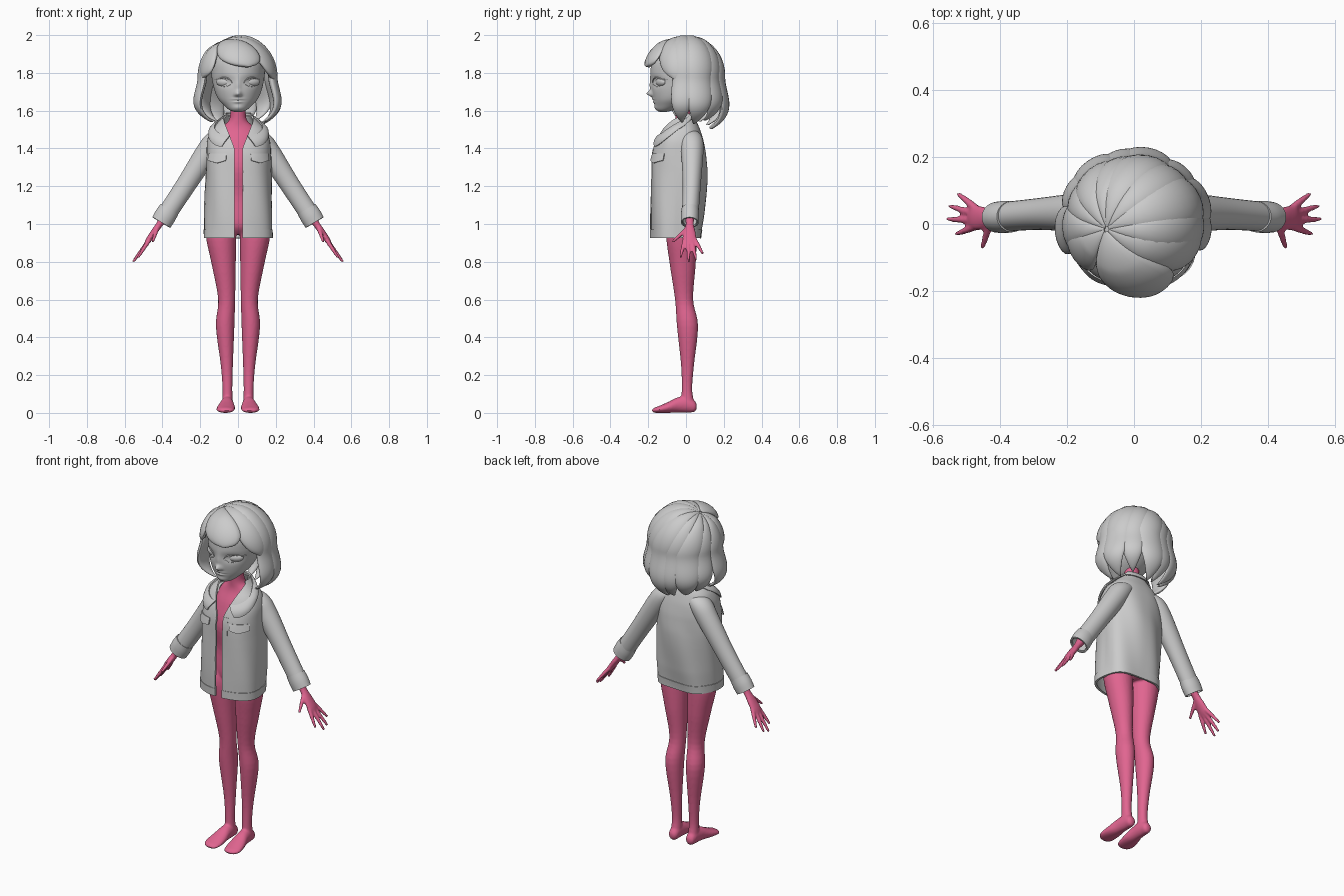
import bpy, bmesh, math, random
from mathutils import Vector

if "Cube" in bpy.data.objects:
    bpy.data.objects.remove(bpy.data.objects["Cube"])
random.seed(4)
X, Y, Z = Vector((1, 0, 0)), Vector((0, 1, 0)), Vector((0, 0, 1))


def curve(rows, t):
    """Catmull-Rom through rows, t in 0..1"""
    n = len(rows) - 1
    i = min(int(t * n), n - 1)
    f = t * n - i
    a, b, c, d = rows[max(i - 1, 0)], rows[i], rows[i + 1], rows[min(i + 2, n)]
    return [q + .5 * f * (r - p + f * (2 * p - 5 * q + 4 * r - s + f * (3 * (q - r) + s - p)))
            for p, q, r, s in zip(a, b, c, d)]


def lookup(rows, z):
    """Smoothly eased values of a table keyed by its first column"""
    n = len(rows) - 1
    z = max(rows[0][0], min(rows[-1][0], z))
    for i in range(n):
        if z <= rows[i + 1][0]:
            return curve(rows, (i + (z - rows[i][0]) / (rows[i + 1][0] - rows[i][0])) / n)


def loft(name, rings, closed=True, caps=True, thick=0):
    bm = bmesh.new()
    vs = [[bm.verts.new(p) for p in r] for r in rings]
    m = len(vs[0])
    for a, b in zip(vs, vs[1:]):
        for k in range(m if closed else m - 1):
            j = (k + 1) % m
            bm.faces.new((a[k], a[j], b[j], b[k]))
    if closed and caps:
        bm.faces.new(vs[0])
        bm.faces.new(vs[-1])
    bmesh.ops.recalc_face_normals(bm, faces=bm.faces)
    me = bpy.data.meshes.new(name)
    bm.to_mesh(me)
    bm.free()
    ob = bpy.data.objects.new(name, me)
    bpy.context.collection.objects.link(ob)
    bpy.ops.object.select_all(action='DESELECT')
    bpy.context.view_layer.objects.active = ob
    ob.select_set(True)
    if thick:
        mod = ob.modifiers.new("thickness", 'SOLIDIFY')
        mod.thickness, mod.offset = thick, 0
        bpy.ops.object.modifier_apply(modifier=mod.name)
    bpy.ops.object.shade_smooth_by_angle(angle=math.radians(50))
    return ob


def tube(name, rows, up=Y, tan=None, s=1, n=20, steps=5, caps=True, thick=0):
    """rows: x, y, z, radius along up, radius across; s mirrors in x"""
    N = (len(rows) - 1) * steps
    pts = [curve(rows, i / N) for i in range(N + 1)]
    rings = []
    for i, p in enumerate(pts):
        t = tan or (Vector(pts[min(i + 1, N)][:3]) - Vector(pts[max(i - 1, 0)][:3])).normalized()
        u = (up - t * up.dot(t)).normalized()
        v = t.cross(u)
        ring = [Vector(p[:3]) + u * p[3] * math.cos(a) + v * p[4] * math.sin(a)
                for a in (2 * math.pi * k / n for k in range(n))]
        rings.append([(q.x * s, q.y, q.z) for q in ring])
    return loft(name, rings, True, caps, thick)


def grid(name, f, nu, nv, thick):
    return loft(name, [[f(u / nu, v / nv) for u in range(nu + 1)] for v in range(nv + 1)], False, False, thick)


# body: torso, legs, feet, arms and fingers fused into one skin
parts = [tube("body", [(0, -.01, .945, .05, .10), (0, -.012, 1.0, .085, .16), (0, -.02, 1.15, .08, .112),
                       (0, -.03, 1.3, .092, .125), (0, -.015, 1.42, .08, .125), (0, 0, 1.5, .06, .10),
                       (0, -.01, 1.55, .045, .048), (0, -.02, 1.62, .04, .041), (0, -.02, 1.68, .04, .04)],
              tan=Z, n=32)]
for s in (-1, 1):
    parts.append(tube("leg", [(.08, -.02, 1.02, .07, .07), (.09, -.024, .94, .081, .08), (.075, -.017, .78, .068, .063),
                              (.06, -.01, .6, .048, .045), (.068, .008, .46, .056, .049), (.059, .008, .25, .034, .032),
                              (.056, .005, .12, .028, .026), (.056, .01, .04, .038, .03)], tan=Z, s=s, n=28))
    parts.append(tube("foot", [(.056, .057, .035, .01, .01), (.056, .045, .035, .03, .025), (.056, .01, .045, .043, .031),
                               (.058, -.04, .043, .041, .036), (.062, -.09, .03, .03, .046), (.066, -.14, .019, .019, .049),
                               (.064, -.168, .014, .013, .038), (.062, -.18, .012, .004, .014)], up=Z, tan=-Y, s=s))
    parts.append(tube("arm", [(.08, .02, 1.46, .045, .045), (.17, .03, 1.39, .044, .044), (.28, .03, 1.2, .036, .036),
                              (.385, .02, 1.045, .026, .025), (.416, .02, .998, .022, .018), (.448, .018, .952, .034, .017),
                              (.474, .019, .914, .037, .015), (.49, .02, .89, .028, .009)], s=s))
    for a, b in [((.47, -.007, .915), (.53, -.03, .822)), ((.474, .011, .91), (.555, .015, .80)),
                 ((.474, .03, .91), (.55, .054, .81)), ((.468, .045, .92), (.525, .091, .84)),
                 ((.43, .0, .97), (.452, -.072, .905))]:
        mid = [(p + q) / 2 for p, q in zip(a, b)]
        parts.append(tube("finger", [(*a, .012, .012), (*mid, .0105, .0105), (*b, .007, .007)], up=Y if a[1] else X, s=s, n=12))
bpy.ops.object.select_all(action='DESELECT')
for p in parts:
    p.select_set(True)
body = parts[0]
bpy.context.view_layer.objects.active = body
bpy.ops.object.join()
mod = body.modifiers.new("fuse", 'REMESH')
mod.mode, mod.voxel_size, mod.use_smooth_shade = 'VOXEL', .006, True
mod = body.modifiers.new("soften", 'SMOOTH')
mod.iterations = 4
skin = bpy.data.materials.new("pink")
skin.diffuse_color = (.75, .13, .28, 1)
skin.use_nodes = True
skin.node_tree.nodes["Principled BSDF"].inputs["Base Color"].default_value = skin.diffuse_color
body.data.materials.clear()
body.data.materials.append(skin)

# head with sculpted nose, lips and eye sockets
face = [(1.594, .02, -.14, -.10), (1.604, .046, -.155, -.06), (1.63, .076, -.165, 0), (1.66, .103, -.172, .05),
        (1.70, .122, -.18, .10), (1.75, .135, -.185, .13), (1.80, .142, -.188, .15), (1.86, .142, -.18, .15),
        (1.92, .118, -.145, .13), (1.955, .07, -.08, .08), (1.965, .01, -.01, .01)]
head = tube("head", [(0, (f + b) / 2, z, (b - f) / 2, w) for z, w, f, b in face], tan=Z, n=96, steps=8)
bumps = [(0, 1.69, .015, .015, -.027), (0, 1.73, .014, .04, -.009), (.013, 1.683, .008, .008, -.006),
         (.073, 1.755, .042, .026, .012), (0, 1.661, .026, .006, -.007), (0, 1.654, .03, .003, .004),
         (0, 1.646, .021, .006, -.007), (0, 1.615, .03, .014, -.006)]
for v in head.data.vertices:
    if v.co.y < -.04:
        x, z = abs(v.co.x), v.co.z
        v.co.y += sum(h * math.exp(-((x - bx) / wx) ** 2 - ((z - bz) / wz) ** 2) for bx, bz, wx, wz, h in bumps)


def face_y(x, z):
    _, w, f, b = lookup(face, z)
    return (f + b) / 2 - (b - f) / 2 * math.sqrt(max(0, 1 - (x / w) ** 2))


# eyes and lashes
for s in (-1, 1):
    bpy.ops.mesh.primitive_uv_sphere_add(segments=24, ring_count=16, location=(s * .073, -.132, 1.752), rotation=(0, 0, s * .45))
    eye = bpy.context.object
    eye.name, eye.scale = "eye", (.046, .023, .025)
    bpy.ops.object.shade_smooth()
    for name, line, r in [("upper_lash", [(.03, 1.746), (.048, 1.768), (.078, 1.776), (.105, 1.765), (.122, 1.764)], .0035),
                          ("lower_lid", [(.034, 1.742), (.055, 1.731), (.08, 1.729), (.106, 1.742)], .002)]:
        tube(name, [(x, face_y(x, z) + .005, z, r, r * (.5 if i in (0, len(line) - 1) else 1))
                    for i, (x, z) in enumerate(line)], s=s, n=8)

# hair: locks radiating from an off-centre crown over a dome, then hanging
C, R = Vector((0, 0, 1.78)), Vector((.19, .185, .205))
crown = Vector((-.42, -.08, .9)).normalized()


def lock(name, mid, half, end=1, length=.26, scale=1, bulge=.018, sharp=4, swing=0, push=0):
    rings, N = [], 30
    for i in range(N + 1):
        q = i / N
        t = .02 + (end - .02) * q
        w = max(.06, (1 - q ** sharp) ** .6)
        ring = []
        for k in range(20):
            th = 2 * math.pi * k / 20
            a = math.radians(mid + half * w * math.cos(th) + swing * q * q)
            e = Vector((math.cos(a), math.sin(a), 0))
            s = min(1, t * 2)
            d = (crown * (1 - s) + e * s).normalized()
            h = max(0, t * 2 - 1)
            m = scale * (1 + 1.3 * h * h - 1.58 * h ** 3)
            p = C + Vector((d.x * R.x * m, d.y * R.y * m - push * q, d.z * R.z - length * h))
            o = math.sin(th) * min(1, t * 5) * (.35 + .65 * w)
            ring.append(p + d * o * (bulge if o > 0 else .03))
        rings.append(ring)
    return loft(name, rings)


for i, mid in enumerate((-2, 24, 50, 76, 102, 128, 154, 182)):
    lock("hair_lock", mid, 20 + 3 * (i % 2), length=.25 + random.uniform(-.02, .03), scale=1 + .025 * (i % 2),
         bulge=.02, swing=random.uniform(-9, 9))
lock("bangs", -76, 44, end=.39, scale=1.08, bulge=.024, sharp=5, swing=8, push=.018)
lock("side_sweep_right", -27, 22, end=.53, scale=1.03, swing=10)
lock("side_sweep_left", 215, 29, end=.51, scale=1.04, swing=-12)

# jacket surface: z, half width, front y, back y
coat = [(.925, .174, -.181, .075), (1.05, .174, -.183, .09), (1.24, .169, -.180, .104), (1.37, .165, -.175, .10),
        (1.44, .161, -.156, .088), (1.50, .140, -.123, .070), (1.54, .100, -.095, .052), (1.575, .070, -.072, .038)]


def angle(x, z):
    return math.asin(min(.97, x / lookup(coat, z)[1]) ** 1.25)


def on_coat(z, a, off=0):
    _, w, f, b = lookup(coat, z)
    sx, cy = math.sin(a), math.cos(a)
    fold = .005 * math.sin(5 * a + 9 * z) * max(0, min(1, (1.45 - z) * 6)) * (.4 if cy > 0 else 1)
    x = math.copysign(abs(sx) ** .8, sx) * (w + off + fold)
    y = (f + b) / 2 - math.copysign(abs(cy) ** .8, cy) * ((b - f) / 2 + off + fold)
    return (x + .003, y, z)


def wrap(u, z, off=0):
    """u runs around the coat from one front edge to the other"""
    g = angle(.021 + .055 * max(0, min(1, (z - 1.40) / .14)), z)
    return on_coat(z, g + u * (2 * math.pi - 2 * g), off)


grid("jacket", lambda u, v: wrap(u, .925 + .65 * v), 96, 44, .01)
grid("jacket_hem", lambda u, v: wrap(u, .925 + .045 * v, .003), 96, 4, .01)


# collar folded over the neckline
def collar(u, v):
    w = max(0, math.cos(2 * math.pi * u)) ** 1.3
    z = 1.58 - .12 * w - v * (.028 + .03 * w)
    x, y, _ = wrap(u + (.5 - u) * .12 * v, z, .004 + .008 * math.sin(v * 2.6))
    return (x, y, z + .008)


grid("collar", collar, 64, 8, .008)
grid("collar_stand", lambda u, v: wrap(.1 + .8 * u, 1.54 + .045 * v, 0), 48, 4, .008)

# sleeves, turned cuffs, chest pocket flaps and front plackets
for s in (-1, 1):
    tube("sleeve", [(.085, .02, 1.46, .055, .04), (.125, .028, 1.432, .06, .055), (.17, .033, 1.37, .055, .056),
                    (.28, .03, 1.2, .044, .049), (.402, .02, 1.015, .04, .047)], s=s, n=32, steps=8, caps=False, thick=.007)
    tube("cuff", [(.363, .022, 1.078, .042, .05), (.385, .021, 1.043, .044, .053), (.406, .02, 1.008, .042, .051)],
         s=s, n=32, caps=False, thick=.008)

    def flap(u, v):
        x = .062 + .088 * u
        z = 1.372 - v * (.036 + .014 * (1 - abs(2 * u - 1)))
        return on_coat(z, s * angle(x, z), .006 + .007 * v)
    grid("pocket_flap", flap, 16, 6, .006)

    def placket(u, v):
        z = .93 + .47 * v
        return on_coat(z, s * angle(.022 + .03 * u, z), .002)
    grid("placket", placket, 4, 24, .008)
